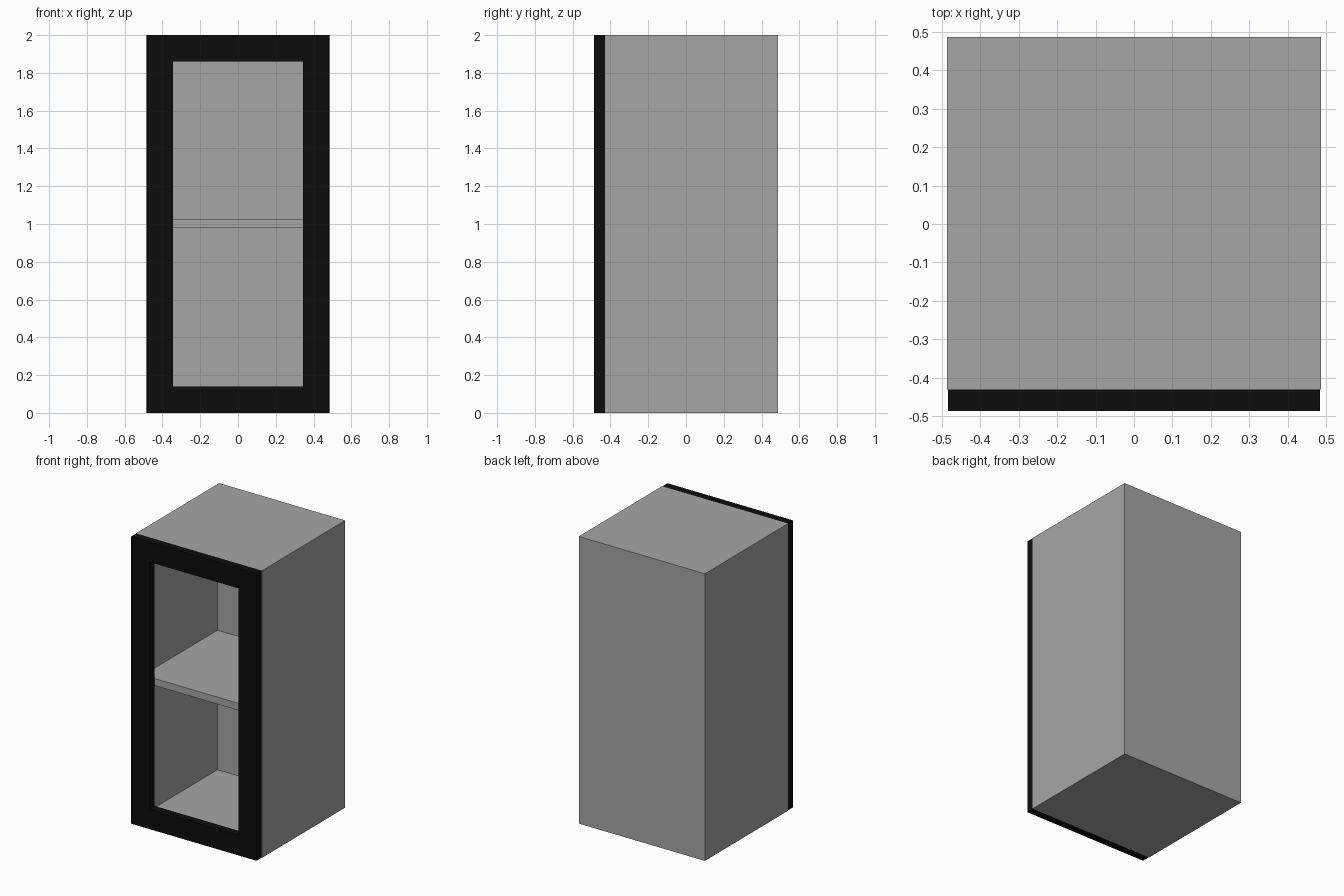
import bpy, bmesh

if "Cube" in bpy.data.objects:
    bpy.data.objects.remove(bpy.data.objects["Cube"])

def material(name, rgb):
    m = bpy.data.materials.new(name)
    m.diffuse_color = (*rgb, 1.0)
    m.use_nodes = True
    m.node_tree.nodes["Principled BSDF"].inputs["Base Color"].default_value = m.diffuse_color
    return m

grey = material("grey", (0.38, 0.38, 0.38))
black = material("black", (0.004, 0.004, 0.004))

def box(name, x, y, z, mat, edit=None):
    """Box from (min, max) ranges, with an optional bmesh edit."""
    bm = bmesh.new()
    bmesh.ops.create_cube(bm, size=1)
    for v in bm.verts:
        v.co = [r[0] if c < 0 else r[1] for c, r in zip(v.co, (x, y, z))]
    bm.normal_update()
    if edit:
        edit(bm)
    bmesh.ops.recalc_face_normals(bm, faces=bm.faces)
    me = bpy.data.meshes.new(name)
    bm.to_mesh(me)
    bm.free()
    me.materials.append(mat)
    ob = bpy.data.objects.new(name, me)
    bpy.context.collection.objects.link(ob)
    return ob

def hollow(bm):
    # Inset the front face and push it back to form the interior
    front = min(bm.faces, key=lambda f: f.normal.y)
    bmesh.ops.inset_region(bm, faces=[front], thickness=0.055, use_even_offset=True)
    ext = bmesh.ops.extrude_discrete_faces(bm, faces=[front])
    for v in ext["faces"][0].verts:
        v.co.y = 0.39

def window(bm):
    # Inset front and back faces and bridge them into an opening
    pair = [f for f in bm.faces if abs(f.normal.y) > 0.9]
    bmesh.ops.inset_individual(bm, faces=pair, thickness=0.14, use_even_offset=True)
    edges = [e for f in pair for e in f.edges]
    bmesh.ops.delete(bm, geom=pair, context='FACES_ONLY')
    bmesh.ops.bridge_loops(bm, edges=edges)

# Cabinet body, open at the front
box("cabinet_body", (-0.486, 0.486), (-0.43, 0.486), (0, 2), grey, hollow)
# Middle shelf
box("shelf", (-0.431, 0.431), (-0.429, 0.39), (0.978, 1.027), grey)
# Door frame with rectangular opening
box("door_frame", (-0.483, 0.483), (-0.486, -0.43), (0, 2), black, window)
